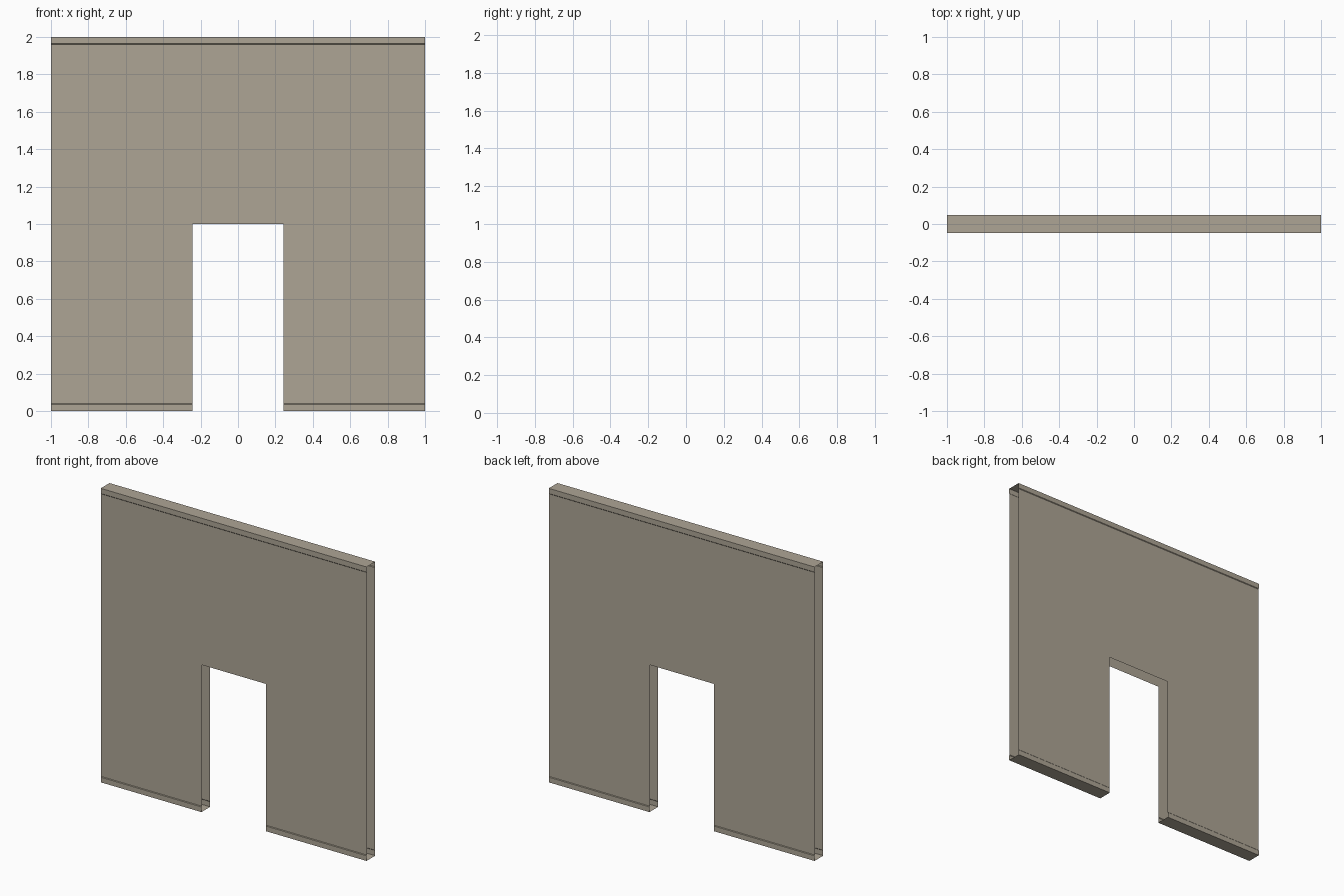
import bpy
import bmesh

if "Cube" in bpy.data.objects:
    bpy.data.objects.remove(bpy.data.objects["Cube"])

HALF_W, DOOR_HALF, DOOR_TOP, HEIGHT = 1.0, 0.242, 1.0, 2.0
PANEL_Y, TRIM_Y, TRIM_H, SLOPE = 0.0435, 0.047, 0.035, 0.004

stone = bpy.data.materials.new("warm_grey_stone")
stone.diffuse_color = (0.42, 0.375, 0.30, 1)
stone.use_nodes = True
stone.node_tree.nodes["Principled BSDF"].inputs["Base Color"].default_value = stone.diffuse_color


def extruded_shell(name, profile, x0, x1):
    """Sweep a (y, z) profile along x, leaving the ends open."""
    bm = bmesh.new()
    a = [bm.verts.new((x0, y, z)) for y, z in profile]
    b = [bm.verts.new((x1, y, z)) for y, z in profile]
    for i in range(len(profile) - 1):
        bm.faces.new((a[i], b[i], b[i + 1], a[i + 1]))
    mesh = bpy.data.meshes.new(name)
    bm.to_mesh(mesh)
    bm.free()
    mesh.materials.append(stone)
    obj = bpy.data.objects.new(name, mesh)
    bpy.context.collection.objects.link(obj)
    return obj


# Upper wall: both skins plus the slightly wider top cap
cap_z = HEIGHT - TRIM_H
half = [(-PANEL_Y, DOOR_TOP), (-PANEL_Y, cap_z - SLOPE), (-TRIM_Y, cap_z), (-TRIM_Y, HEIGHT)]
upper = half + [(-y, z) for y, z in reversed(half)]
extruded_shell("upper_wall", upper, -HALF_W, HALF_W)

# Wall sections beside the doorway, each with a wider base rail
lower = [(-y, HEIGHT - z) for y, z in upper]
extruded_shell("left_wall", lower, -HALF_W, -DOOR_HALF)
extruded_shell("right_wall", lower, DOOR_HALF, HALF_W)
